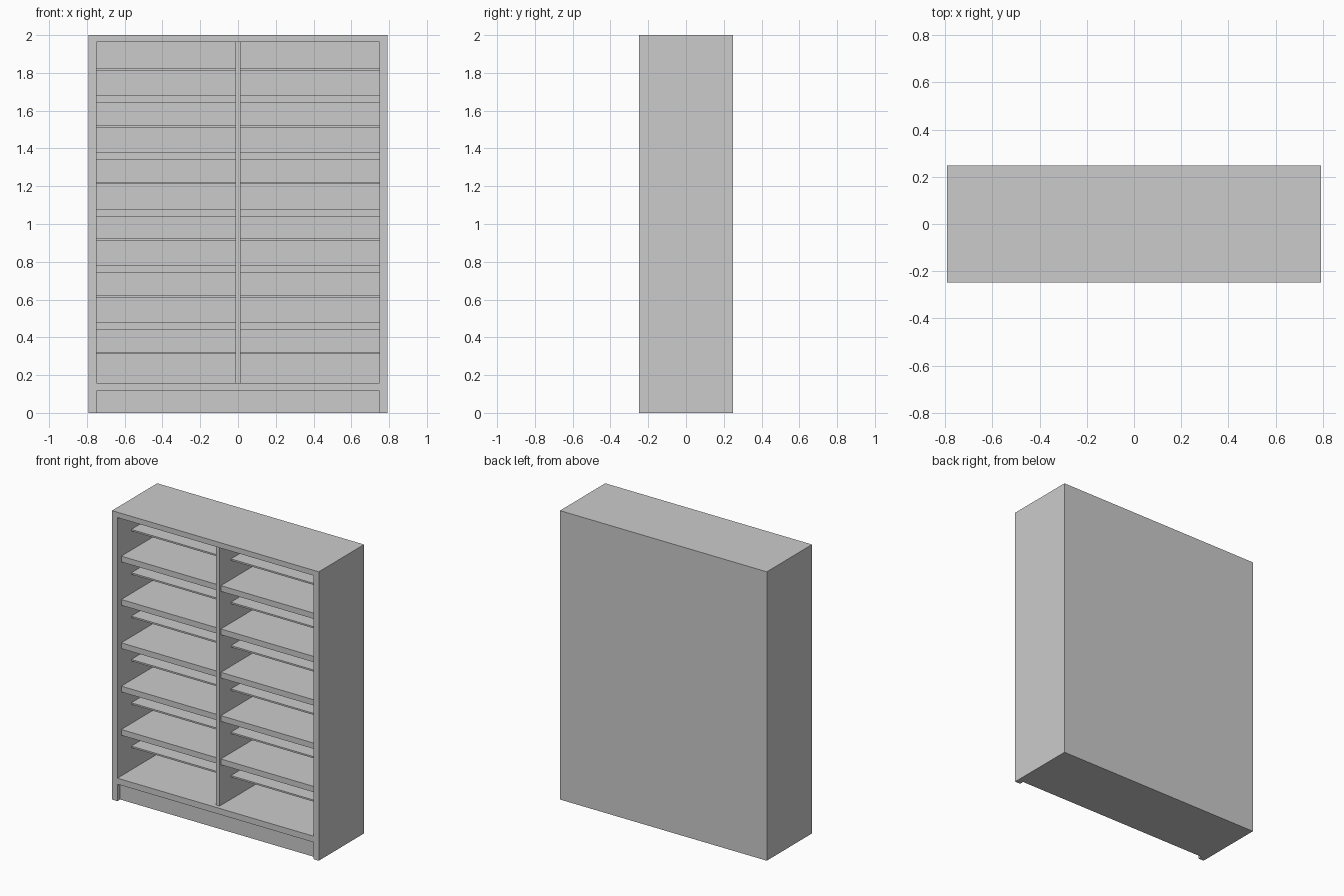
import bpy

if "Cube" in bpy.data.objects:
    bpy.data.objects.remove(bpy.data.objects["Cube"])

W, D, H = 0.792, 0.2475, 2.0        # half width, half depth, height
INNER = 0.75                        # half width of the opening
BACK = D - 0.02                     # inner face of the back panel
DIV = 0.013                         # half thickness of the divider
FLOOR, CEIL, KICK = 0.159, 1.963, 0.117


def box(name, x, y, z):
    """Box from (min, max) ranges on each axis."""
    bpy.ops.mesh.primitive_cube_add(size=1)
    ob = bpy.context.object
    ob.name = name
    for v in ob.data.vertices:
        v.co = [r[0] if c < 0 else r[1] for c, r in zip(v.co, (x, y, z))]
    return ob


def cut(target, x, y, z):
    """Carve a box-shaped recess out of the target."""
    cutter = box("cutter", x, y, z)
    cutter.hide_render = True
    mod = target.modifiers.new("recess", 'BOOLEAN')
    mod.operation = 'DIFFERENCE'
    mod.solver = 'EXACT'
    mod.object = cutter
    bpy.context.view_layer.objects.active = target
    bpy.ops.object.modifier_apply(modifier=mod.name)
    bpy.data.objects.remove(cutter)


# Carcass: one solid shell with the shelf opening and the toe recess cut out
carcass = box("carcass", (-W, W), (-D, D), (0, H))
cut(carcass, (-INNER, INNER), (-D - 0.1, BACK), (FLOOR, CEIL))
cut(carcass, (-INNER, INNER), (-D - 0.1, -D + 0.03), (-0.1, KICK))

# Centre divider
box("divider", (-DIV, DIV), (-D + 0.028, BACK), (FLOOR, CEIL))

# Two bays of alternating thick shelves and set-back thin shelves
for side, x in (("left", (-INNER, -DIV)), ("right", (DIV, INNER))):
    for i in range(5):
        z = 0.44 + 0.3 * i
        box(f"{side}_shelf_{i + 1}", x, (-D + 0.042, BACK), (z, z + 0.04))
    for i in range(6):
        z = 0.312 + 0.3 * i
        box(f"{side}_thin_shelf_{i + 1}", x, (-D + 0.152, BACK), (z, z + 0.011))
